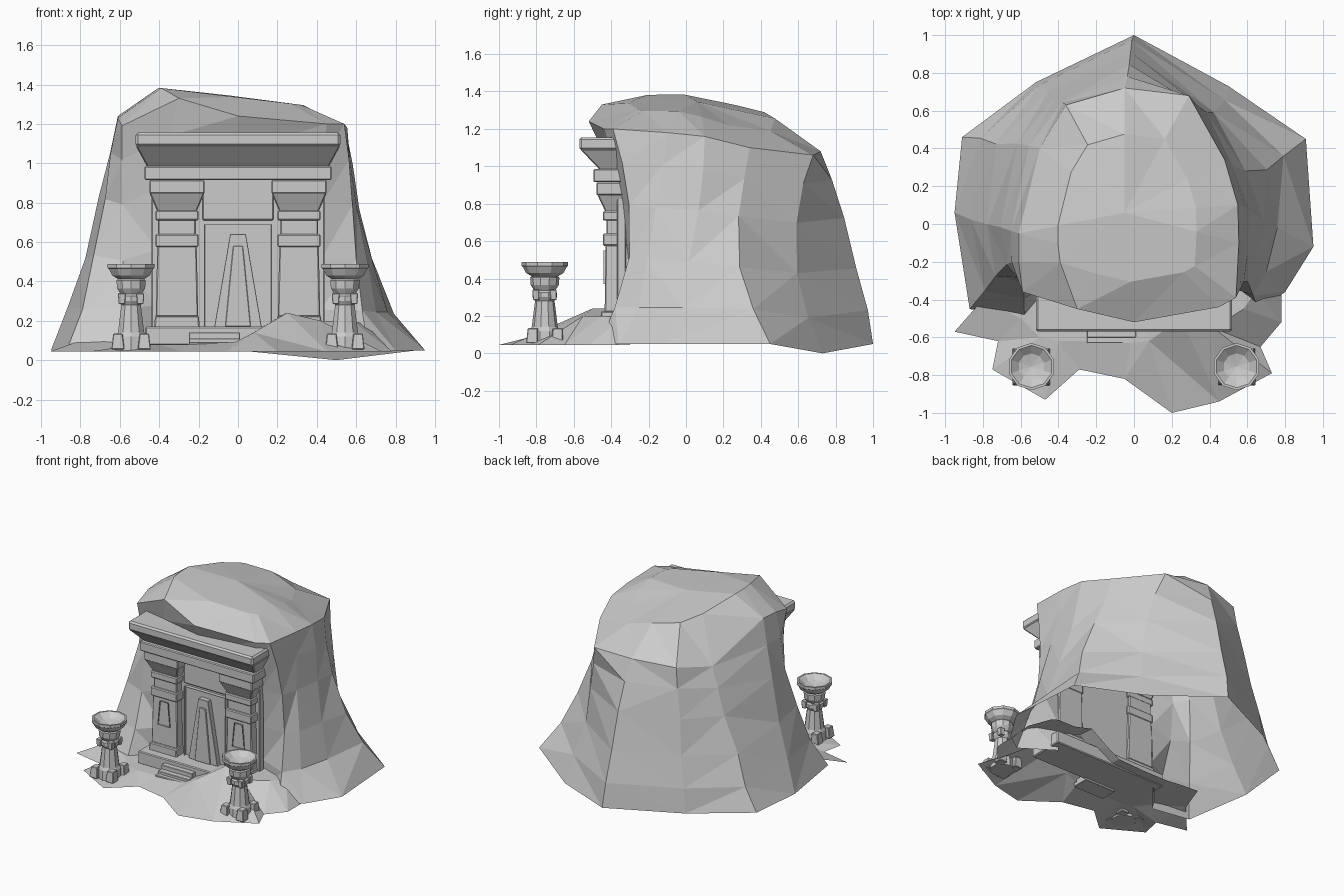
import bpy, bmesh, math, random

random.seed(4)
cube = bpy.data.objects.get("Cube")
if cube:
    bpy.data.objects.remove(cube)

stone = bpy.data.materials.new("grey stone")
stone.use_nodes = True
GREY = (0.6, 0.6, 0.6, 1)
stone.diffuse_color = GREY
stone.node_tree.nodes["Principled BSDF"].inputs["Base Color"].default_value = GREY


def finish(name, bm, bevel=0.0):
    bmesh.ops.recalc_face_normals(bm, faces=bm.faces)
    mesh = bpy.data.meshes.new(name)
    bm.to_mesh(mesh)
    bm.free()
    mesh.materials.append(stone)
    ob = bpy.data.objects.new(name, mesh)
    bpy.context.collection.objects.link(ob)
    if bevel:
        mod = ob.modifiers.new("worn edges", 'BEVEL')
        mod.width, mod.segments = bevel, 1


def block(name, x, z0, z1, w0, w1, f0, f1, back, inset=0, depth=0, bevel=0.006):
    """Tapered block: half widths w and front positions f at bottom and top."""
    bm = bmesh.new()
    rings = []
    for z, w, f in ((z0, w0, f0), (z1, w1, f1)):
        rings.append([bm.verts.new(p) for p in
                      ((x - w, f, z), (x + w, f, z), (x + w, back, z), (x - w, back, z))])
    low, high = rings
    bm.faces.new(low[::-1])
    bm.faces.new(high)
    sides = [bm.faces.new((low[i], low[(i + 1) % 4], high[(i + 1) % 4], high[i]))
             for i in range(4)]
    if inset:
        bmesh.ops.inset_region(bm, faces=[sides[0]], thickness=inset, depth=0)
        for v in sides[0].verts:
            v.co.y += depth
    finish(name, bm, bevel)


# Rock mound: base x, y; rim x, y, z; curve of the slope; dent along y halfway up
columns = [
    (.66, -.46, .54, -.39, 1.2, .8, .12), (.80, -.36, .555, -.1, 1.18, .55, 0),
    (.95, -.12, .55, .1, 1.16, .46, 0), (.91, .45, .48, .34, 1.1, .75, -.11),
    (.5, .73, .29, .68, 1.06, 1.2, -.12), (0, 1, -.05, .72, 1.08, 1.3, 0),
    (-.52, .75, -.36, .63, 1.06, 1.1, 0), (-.91, .46, -.5, .4, 1.02, .85, 0),
    (-.95, .06, -.61, -.05, 1.24, .75, 0), (-.87, -.45, -.61, -.2, 1.23, .7, .05),
    (-.58, -.5, -.59, -.36, 1.19, .8, .13), (-.42, -.3, -.3, -.45, 1.33, 3, 0),
    (0, -.3, 0, -.52, 1.24, 3, 0), (.42, -.3, .45, -.44, 1.2, 3, 0)]
levels = (0, .18, .4, .65, .85, 1)
RIGHT_BACK, FRONT = 4, (11, 12)
bm = bmesh.new()
rows = []
for h in levels:
    row = []
    for i, (bx, by, rx, ry, rz, e, dent) in enumerate(columns):
        z0 = 0 if i == RIGHT_BACK else 0.05
        t = h ** e
        j = 0.01 if 0 < h < 1 and i < 10 else 0
        row.append(bm.verts.new((
            bx + (rx - bx) * t + random.uniform(-j, j),
            by + (ry - by) * t + dent * math.sin(math.pi * h) + random.uniform(-j, j),
            z0 + (rz - z0) * h + random.uniform(-j, j))))
    rows.append(row)
crown = []
for c in columns:
    x, y = -.05 + (c[2] + .05) * .63, .06 + (c[3] - .06) * .63
    slope = .12 * x + .18 * max(0, y) + .6 * max(0, x) * max(0, y)
    crown.append(bm.verts.new((x, y, 1.335 - slope)))
rows.append(crown)
n = len(columns)
for k in range(len(rows) - 1):
    for i in range(n):
        if i in FRONT and k < 3:
            continue  # open behind the doorway
        j = (i + 1) % n
        bm.faces.new((rows[k][i], rows[k][j], rows[k + 1][j], rows[k + 1][i]))
peak = bm.verts.new((-.05, .06, 1.345))
for i in range(n):
    bm.faces.new((crown[i], crown[(i + 1) % n], peak))
bmesh.ops.triangulate(bm, faces=bm.faces)
finish("rock_mound", bm)

# Sloping ground in front: outer x, y; inner x, y, z
ground = [
    (-.95, -.57, -.8, -.4, .1), (-.72, -.62, -.6, -.5, .09),
    (-.75, -.77, -.5, -.6, .08), (-.47, -.93, -.4, -.62, .08),
    (-.29, -.77, -.27, -.62, .08), (-.05, -.82, -.02, -.63, .09),
    (.2, -1, .08, -.62, .14), (.45, -.94, .25, -.5, .24),
    (.73, -.79, .42, -.55, .2), (.67, -.65, .5, -.5, .2),
    (.78, -.52, .58, -.45, .2), (.78, -.3, .65, -.35, .18)]
bm = bmesh.new()
strips = [[bm.verts.new((a, b, .045)) for a, b, *_ in ground],
          [bm.verts.new((c, d, z)) for _, _, c, d, z in ground],
          [bm.verts.new((c * .9, -.18, z)) for _, _, c, d, z in ground]]
for s, t in zip(strips, strips[1:]):
    for i in range(len(ground) - 1):
        bm.faces.new((s[i], s[i + 1], t[i + 1], t[i]))
bmesh.ops.triangulate(bm, faces=bm.faces)
finish("ground", bm)

# Platform and steps
block("platform", 0, .075, .17, .47, .47, -.52, -.52, -.25)
for i, (top, front) in enumerate(((.14, -.56), (.11, -.6), (.09, -.63))):
    block(f"step_{i + 1}", -.12, .06, top, .13, .13, front, front, -.5, bevel=.003)

# Doorway
block("back_wall", 0, .15, .93, .44, .44, -.37, -.37, -.32)
block("door_frame", 0, .16, .69, .17, .17, -.4, -.4, -.35, .014, .02, .002)
block("door_relief", 0, .17, .64, .12, .04, -.405, -.405, -.36, .02, -.012, .002)
block("door_inner_relief", 0, .17, .58, .065, .025, -.425, -.425, -.36, bevel=.003)
block("lintel_panel", 0, .71, .92, .18, .18, -.39, -.39, -.35)

# Pillars
for side, x in (("right", -.31), ("left", .31)):
    def part(name, *args, **kw):
        block(f"{side}_pillar_{name}", x, *args, **kw)
    part("foot", .16, .225, .115, .112, -.455, -.455, -.3)
    part("shaft", .22, .58, .108, .1, -.435, -.43, -.3)
    part("niche", .37, .55, .05, .033, -.442, -.442, -.41, inset=.012, depth=.02, bevel=0)
    part("band", .575, .64, .11, .11, -.445, -.445, -.3)
    part("neck", .63, .72, .096, .096, -.425, -.425, -.3)
    part("collar", .71, .76, .11, .11, -.445, -.445, -.3)
    part("capital_taper", .755, .85, .1, .14, -.43, -.475, -.3)
    part("capital", .845, .915, .14, .14, -.478, -.478, -.3)

# Beams over the doorway
block("architrave", 0, .915, .985, .475, .475, -.495, -.495, -.3)
block("cornice_taper", 0, .98, 1.09, .46, .52, -.46, -.565, -.3)
block("cornice", 0, 1.085, 1.155, .52, .52, -.57, -.57, -.35, bevel=.012)

# Braziers: turned body with four feet and four brackets
profile = [(.001, .05), (.085, .05), (.08, .12), (.07, .14), (.052, .28), (.065, .3),
           (.065, .325), (.055, .335), (.075, .365), (.078, .405), (.07, .412),
           (.1, .43), (.118, .463), (.125, .468), (.125, .488), (.112, .488),
           (.07, .455), (.001, .44)]
SIDES = 10
for side, x in (("right", -.543), ("left", .543)):
    y = -.755
    bm = bmesh.new()
    rings = []
    for r, z in profile:
        rings.append([bm.verts.new((x + r * math.cos(a), y + r * math.sin(a), z))
                      for a in (math.tau * (i + .5) / SIDES for i in range(SIDES))])
    for a, b in zip(rings, rings[1:]):
        for i in range(SIDES):
            j = (i + 1) % SIDES
            bm.faces.new((a[i], a[j], b[j], b[i]))
    finish(f"{side}_brazier", bm)
    for sx in (-1, 1):
        for sy in (-1, 1):
            label = f"{side}_brazier_{'back' if sy > 0 else 'front'}_{'left' if sx > 0 else 'right'}"
            fx, fy = x + sx * .067, y + sy * .067
            block(label + "_foot", fx, .055, .135, .033, .024, fy - .033, fy - .024,
                  fy + .03, bevel=.004)
            kx, ky = x + sx * .047, y + sy * .047
            block(label + "_bracket", kx, .285, .34, .016, .02, ky - .016, ky - .02,
                  ky + .016, bevel=.003)
